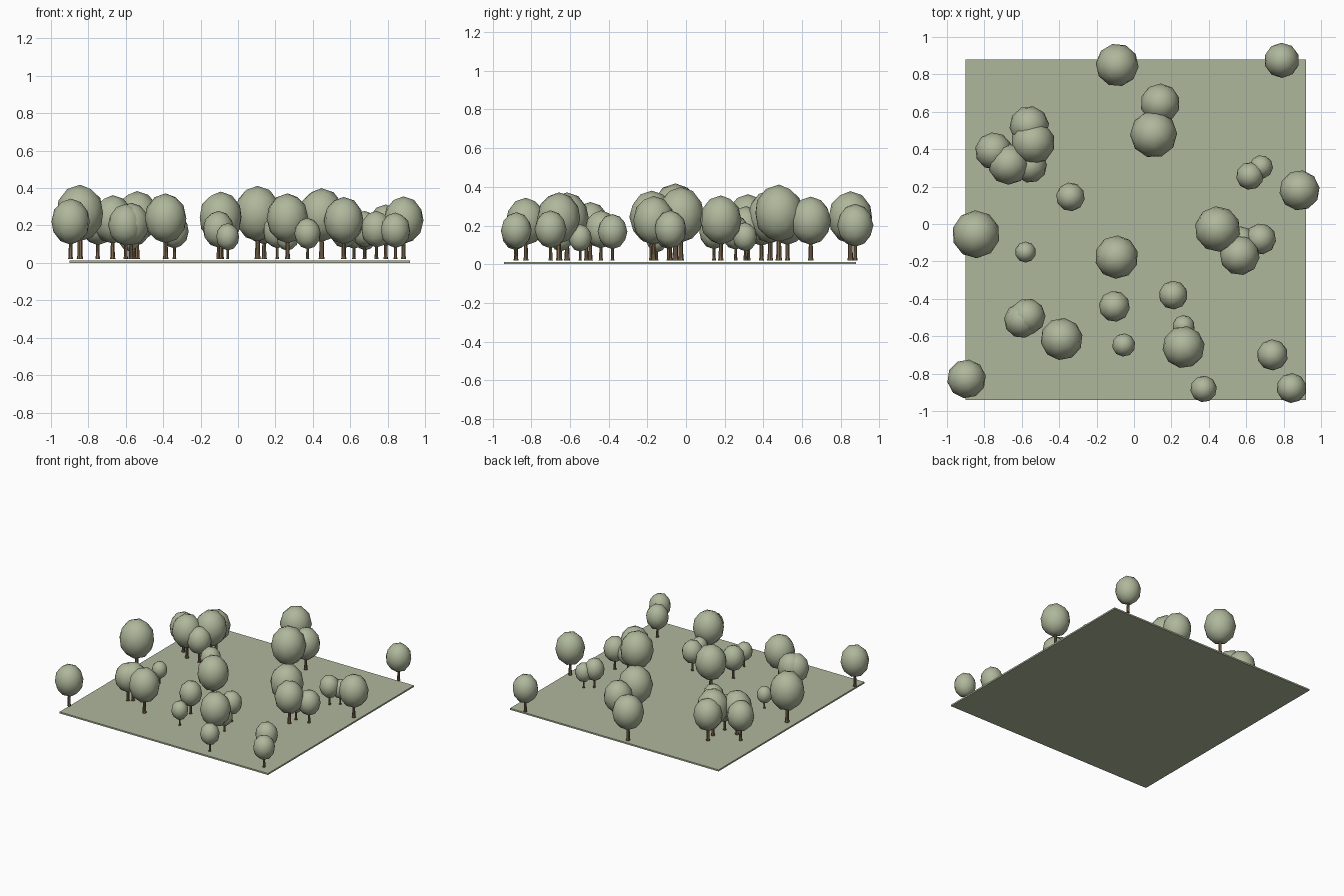
import bpy, bmesh, random
from mathutils import Matrix

if "Cube" in bpy.data.objects:
    bpy.data.objects.remove(bpy.data.objects["Cube"])

random.seed(4)


def material(name, rgb):
    m = bpy.data.materials.new(name)
    m.diffuse_color = (*rgb, 1)
    m.use_nodes = True
    m.node_tree.nodes["Principled BSDF"].inputs["Base Color"].default_value = m.diffuse_color
    return m


sage = material("sage_green", (0.43, 0.475, 0.33))
bark = material("bark_brown", (0.22, 0.15, 0.085))


def finish(bm, name, mat, smooth):
    mesh = bpy.data.meshes.new(name)
    for f in bm.faces:
        f.smooth = smooth
    bm.to_mesh(mesh)
    bm.free()
    mesh.materials.append(mat)
    return mesh


def place(name, mesh, x=0, y=0, z=0, scale=1, turn=0):
    ob = bpy.data.objects.new(name, mesh)
    ob.location = (x, y, z)
    ob.scale = (scale,) * 3
    ob.rotation_euler.z = turn
    bpy.context.collection.objects.link(ob)


# Thin ground slab
bm = bmesh.new()
bmesh.ops.create_cube(bm, size=1, matrix=Matrix.Translation((0.01, -0.03, 0.006))
                      @ Matrix.Diagonal((1.82, 1.82, 0.012, 1)))
place("ground_slab", finish(bm, "ground_slab", sage, False))

# Unit tree: crown radius 1, slightly taller than wide
bm = bmesh.new()
bmesh.ops.create_icosphere(bm, subdivisions=2, radius=1,
                           matrix=Matrix.Translation((0, 0, 1.93)) @ Matrix.Diagonal((1, 1, 1.18, 1)))
crown = finish(bm, "crown", sage, True)

# Unit trunk: flared foot, tapering up into the crown
bm = bmesh.new()
rings = []
for z, r in ((0, 0.14), (0.15, 0.11), (1.3, 0.085)):
    ring = bmesh.ops.create_circle(bm, segments=8, radius=r, cap_ends=False,
                                   matrix=Matrix.Translation((0, 0, z)))["verts"]
    rings.append(ring)
for a, b in zip(rings, rings[1:]):
    for i in range(8):
        j = (i + 1) % 8
        bm.faces.new((a[i], a[j], b[j], b[i]))
bm.faces.new(rings[0])
bm.faces.new(rings[-1])
bmesh.ops.recalc_face_normals(bm, faces=bm.faces)
trunk = finish(bm, "trunk", bark, False)

# Tree positions and crown radii (x, y, r)
trees = [
    (-.09, .85, .115), (.79, .875, .094), (.14, .645, .106), (.105, .48, .126),
    (-.56, .525, .106), (-.54, .435, .117), (-.75, .39, .1), (-.67, .32, .11),
    (-.555, .31, .09), (-.34, .145, .077), (.68, .305, .063), (.62, .257, .074),
    (.885, .18, .108), (-.845, -.055, .128), (.447, -.027, .122), (.677, -.08, .083),
    (.565, -.167, .107), (.57, -.09, .078), (-.58, -.15, .056), (-.093, -.177, .116),
    (.21, -.38, .077), (-.105, -.44, .083), (-.60, -.515, .095), (-.57, -.495, .097),
    (-.387, -.615, .113), (-.055, -.647, .062), (.265, -.547, .06), (.265, -.658, .113),
    (.74, -.70, .083), (-.895, -.828, .104), (.372, -.882, .071), (.842, -.877, .08),
]
for x, y, r in trees:
    turn = random.uniform(0, 6.28)
    place("tree_crown", crown, x, y, 0.02, r, turn)
    place("tree_trunk", trunk, x, y, 0.02, r, turn)
